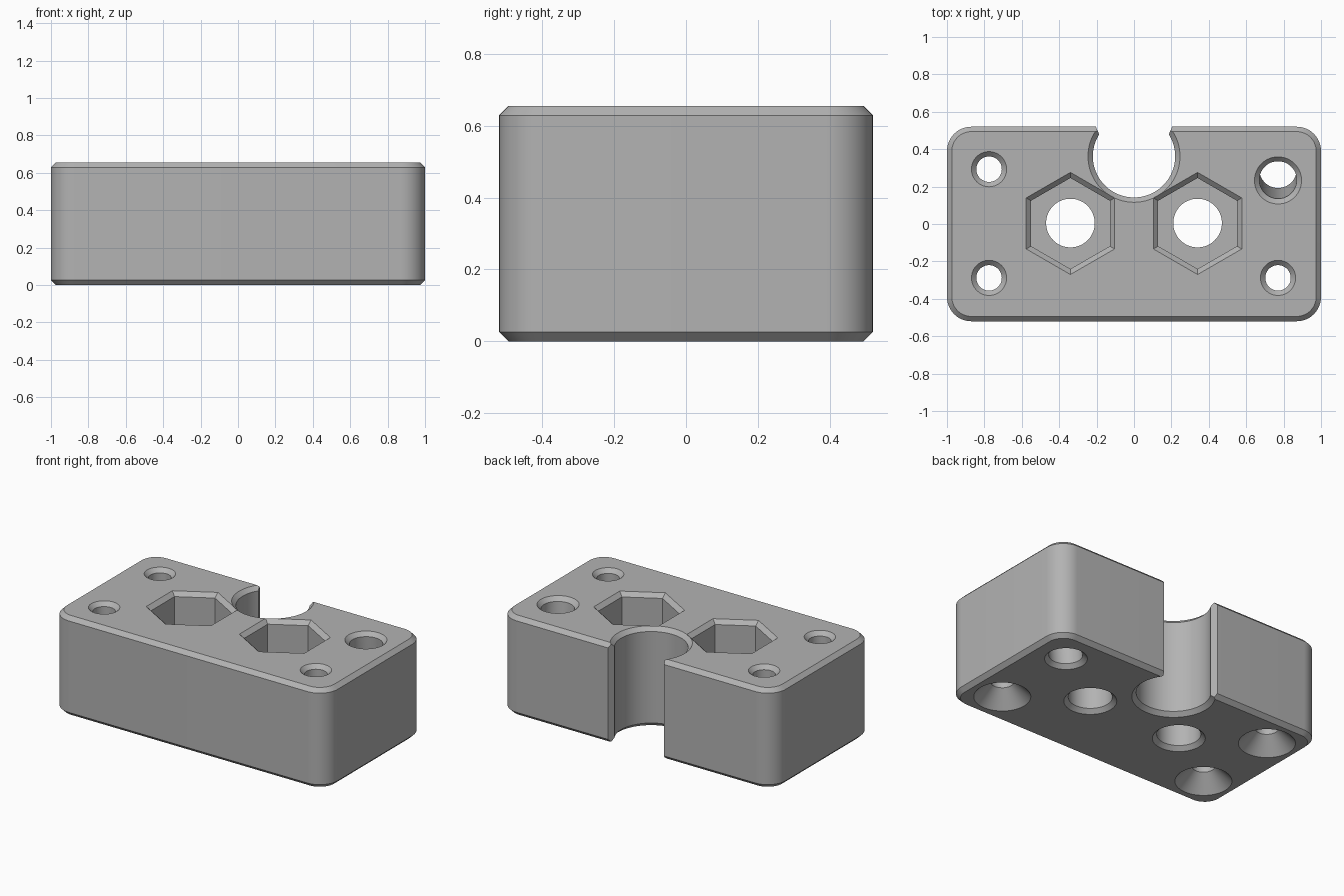
import bpy, bmesh
from math import sin, cos, pi, radians

H = 0.655          # block height
C = 0.026          # chamfer on every rim
E = 0.02           # cutter overshoot past a surface

cube = bpy.data.objects.get("Cube")
if cube:
    bpy.data.objects.remove(cube)

grey = bpy.data.materials.new("plain_grey")
grey.use_nodes = True
colour = (0.45, 0.45, 0.45, 1)
grey.diffuse_color = colour
grey.node_tree.nodes["Principled BSDF"].inputs["Base Color"].default_value = colour


def loft(name, rings):
    """Closed solid through a stack of equal-sized rings, bottom to top."""
    bm = bmesh.new()
    loops = [[bm.verts.new(p) for p in ring] for ring in rings]
    for a, b in zip(loops, loops[1:]):
        for i in range(len(a)):
            j = (i + 1) % len(a)
            bm.faces.new((a[i], a[j], b[j], b[i]))
    bm.faces.new(loops[0][::-1])
    bm.faces.new(loops[-1])
    bmesh.ops.recalc_face_normals(bm, faces=bm.faces)
    mesh = bpy.data.meshes.new(name)
    bm.to_mesh(mesh)
    bm.free()
    mesh.materials.append(grey)
    ob = bpy.data.objects.new(name, mesh)
    bpy.context.collection.objects.link(ob)
    return ob


def circle(x, y, z, r, sides=64, turn=0):
    return [(x + r * cos(turn + 2 * pi * i / sides),
             y + r * sin(turn + 2 * pi * i / sides), z) for i in range(sides)]


def rounded_rect(inset, z, hx=1.0, hy=0.52, radius=0.13, steps=12):
    pts = []
    for q, (sx, sy) in enumerate(((1, 1), (-1, 1), (-1, -1), (1, -1))):
        for k in range(steps + 1):
            a = (q + k / steps) * pi / 2
            pts.append((sx * (hx - radius) + (radius - inset) * cos(a),
                        sy * (hy - radius) + (radius - inset) * sin(a), z))
    return pts


def stack(name, x, y, profile, lean=0, **kw):
    """Cutter from (radius, z) pairs; lean shifts the top along y."""
    return loft(name, [circle(x, y + lean * z / H, z, r, **kw) for r, z in profile])


def bore(r, top=True):
    """Through hole profile with chamfered rims."""
    prof = [(r + C + E, -E), (r, C)]
    return prof + ([(r, H - C), (r + C + E, H + E)] if top else [(r, H + E)])


# Main block with chamfered top and bottom edges
block = loft("clamp_block", [rounded_rect(C, 0), rounded_rect(0, C),
                             rounded_rect(0, H - C), rounded_rect(C, H)])
cutters = []

# Round notch at the back, with a flared mouth
cutters.append(stack("notch_cutter", 0, 0.362, bore(0.22), sides=96))
mouth = [(-0.182, 0.47), (0.182, 0.47), (0.222, 0.56), (-0.222, 0.56)]
cutters.append(loft("mouth_cutter", [[(x, y, z) for x, y in mouth] for z in (-0.1, H + 0.1)]))

# Hexagonal nut pockets over through holes
R = 0.243
RC = C / cos(radians(30))
for x in (-0.34, 0.34):
    cutters.append(stack("nut_cutter", x, 0.003,
                         [(R, H - 0.215), (R, H - C), (R + RC * (1 + E / C), H + E)],
                         sides=6, turn=pi / 2))
    cutters.append(stack("bolt_cutter", x, 0.005, bore(0.13, top=False)))

# Countersunk screw holes in three corners
for x, y in ((-0.775, 0.293), (-0.775, -0.288), (0.77, -0.288)):
    cutters.append(stack("screw_cutter", x, y,
                         [(0.142 + C + E, -E), (0.142, C), (0.068, 0.1),
                          (0.068, H - C), (0.068 + C + E, H + E)]))

# Wider leaning hole in the fourth corner
cutters.append(stack("leaning_cutter", 0.77, 0.295, bore(0.1), lean=-0.062))

# Cut everything out of the block
bpy.context.view_layer.objects.active = block
for cutter in cutters:
    cutter.hide_render = True
    mod = block.modifiers.new("cut", "BOOLEAN")
    mod.operation = "DIFFERENCE"
    mod.solver = "EXACT"
    mod.object = cutter
    bpy.ops.object.modifier_apply(modifier=mod.name)
    bpy.data.objects.remove(cutter)

# Smooth the round walls, keep chamfers crisp
for ob in bpy.context.selected_objects:
    ob.select_set(False)
block.select_set(True)
bpy.ops.object.shade_smooth_by_angle(angle=radians(25))
